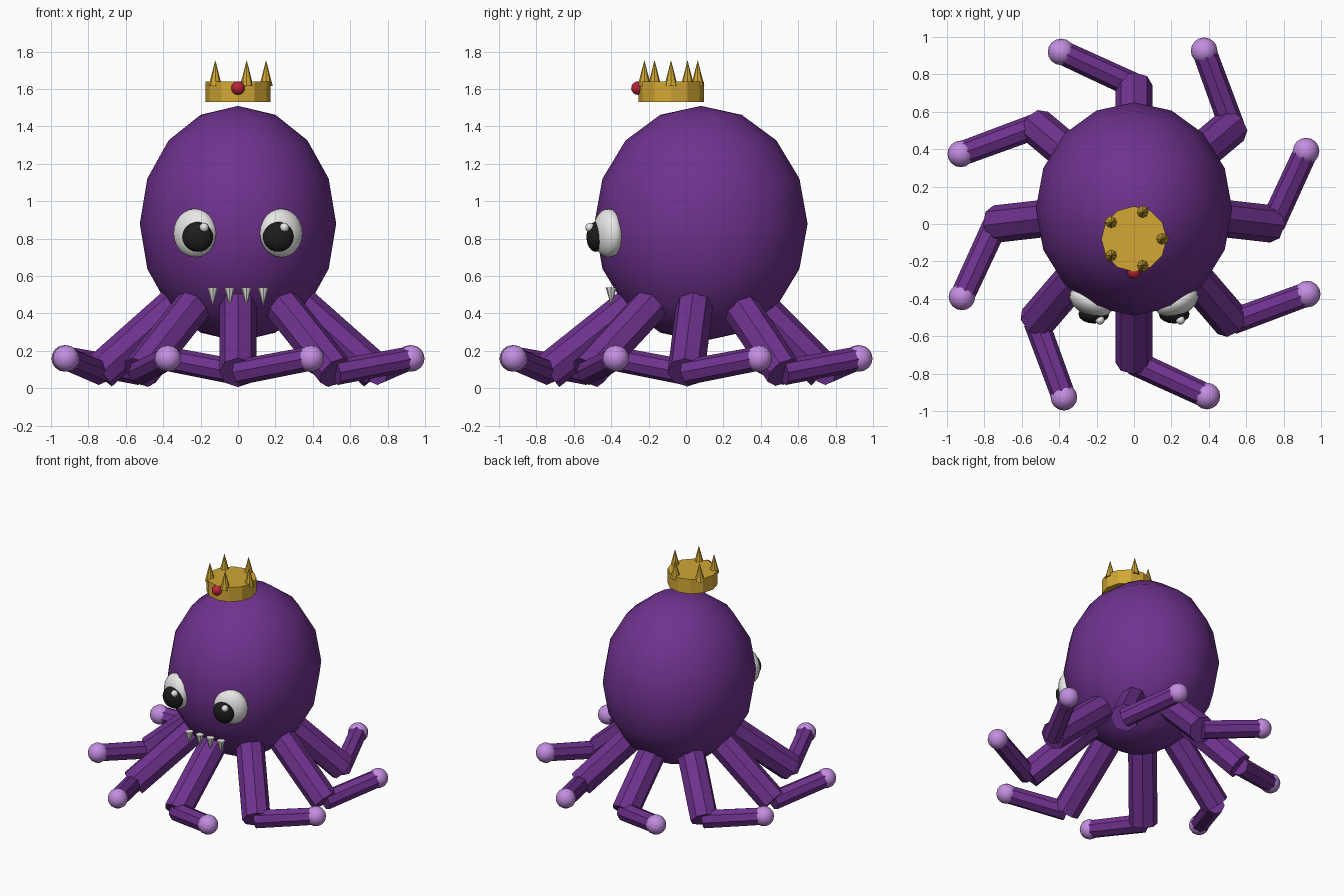
import bpy, math
from mathutils import Vector, Matrix

if "Cube" in bpy.data.objects:
    bpy.data.objects.remove(bpy.data.objects["Cube"])


def material(name, rgb):
    m = bpy.data.materials.new(name)
    m.diffuse_color = (*rgb, 1)
    m.use_nodes = True
    m.node_tree.nodes["Principled BSDF"].inputs["Base Color"].default_value = m.diffuse_color
    return m


PURPLE = material("purple skin", (0.16, 0.032, 0.275))
LILAC = material("lilac tip", (0.55, 0.27, 0.75))
WHITE = material("white", (0.85, 0.85, 0.83))
BLACK = material("black", (0.012, 0.012, 0.012))
GOLD = material("gold", (0.64, 0.39, 0.035))
RED = material("red gem", (0.5, 0.018, 0.04))


def finish(name, mat, smooth):
    o = bpy.context.object
    o.name = name
    o.data.materials.append(mat)
    if smooth:
        bpy.ops.object.shade_smooth()
    return o


def ball(name, mat, loc, size, turn=0.0, seg=16, rings=8):
    bpy.ops.mesh.primitive_uv_sphere_add(segments=seg, ring_count=rings, radius=1,
                                         location=loc, rotation=(0, 0, turn))
    bpy.context.object.scale = size
    return finish(name, mat, True)


def rod(name, mat, a, b, r1, r2, sides=8):
    a, b = Vector(a), Vector(b)
    d = b - a
    bpy.ops.mesh.primitive_cone_add(vertices=sides, radius1=r1, radius2=r2, depth=d.length,
                                    location=(a + b) / 2,
                                    rotation=d.to_track_quat('Z', 'Y').to_euler())
    return finish(name, mat, False)


# Head
ball("body", PURPLE, (0, 0.08, 0.88), (0.525, 0.57, 0.63))

# Eight bent arms, each with a round tip
for i in range(8):
    turn = Matrix.Rotation(i * math.pi / 4, 3, 'Z')
    root = turn @ Vector((0.30, 0, 0.475)) + Vector((0, 0.05, 0))
    knee = turn @ Vector((0.74, 0, 0.085))
    tip = turn @ Vector((0.92, 0.39, 0.16))
    rod(f"upper_arm_{i}", PURPLE, root, knee, 0.1, 0.1)
    rod(f"lower_arm_{i}", PURPLE, knee, tip, 0.068, 0.065)
    ball(f"arm_tip_{i}", LILAC, tip, (0.071,) * 3)

# Eyes
for s, side in ((-1, "left"), (1, "right")):
    ball(f"eye_{side}", WHITE, (s * 0.23, -0.415, 0.83), (0.122, 0.076, 0.13),
         s * math.radians(24), 16, 12)
    ball(f"pupil_{side}", BLACK, (s * 0.215, -0.482, 0.81), (0.082, 0.05, 0.08), 0, 16, 12)
    ball(f"eye_glint_{side}", WHITE, (s * 0.215 + 0.033, -0.513, 0.86), (0.025,) * 3, 0, 12, 8)

# Teeth
for i in range(4):
    x = -0.135 + 0.09 * i
    rod(f"tooth_{i}", WHITE, (x, -0.40, 0.54), (x, -0.40, 0.44), 0.03, 0)

# Crown band, spikes and gem
CY = -0.08
rod("crown_band", GOLD, (0, CY, 1.53), (0, CY, 1.64), 0.175, 0.175, 12)
for i in range(5):
    a = i * math.tau / 5
    x, y = 0.15 * math.cos(a), CY + 0.15 * math.sin(a)
    rod(f"crown_spike_{i}", GOLD, (x, y, 1.615), (x, y, 1.755), 0.036, 0)
ball("crown_gem", RED, (0, -0.257, 1.605), (0.036,) * 3)
